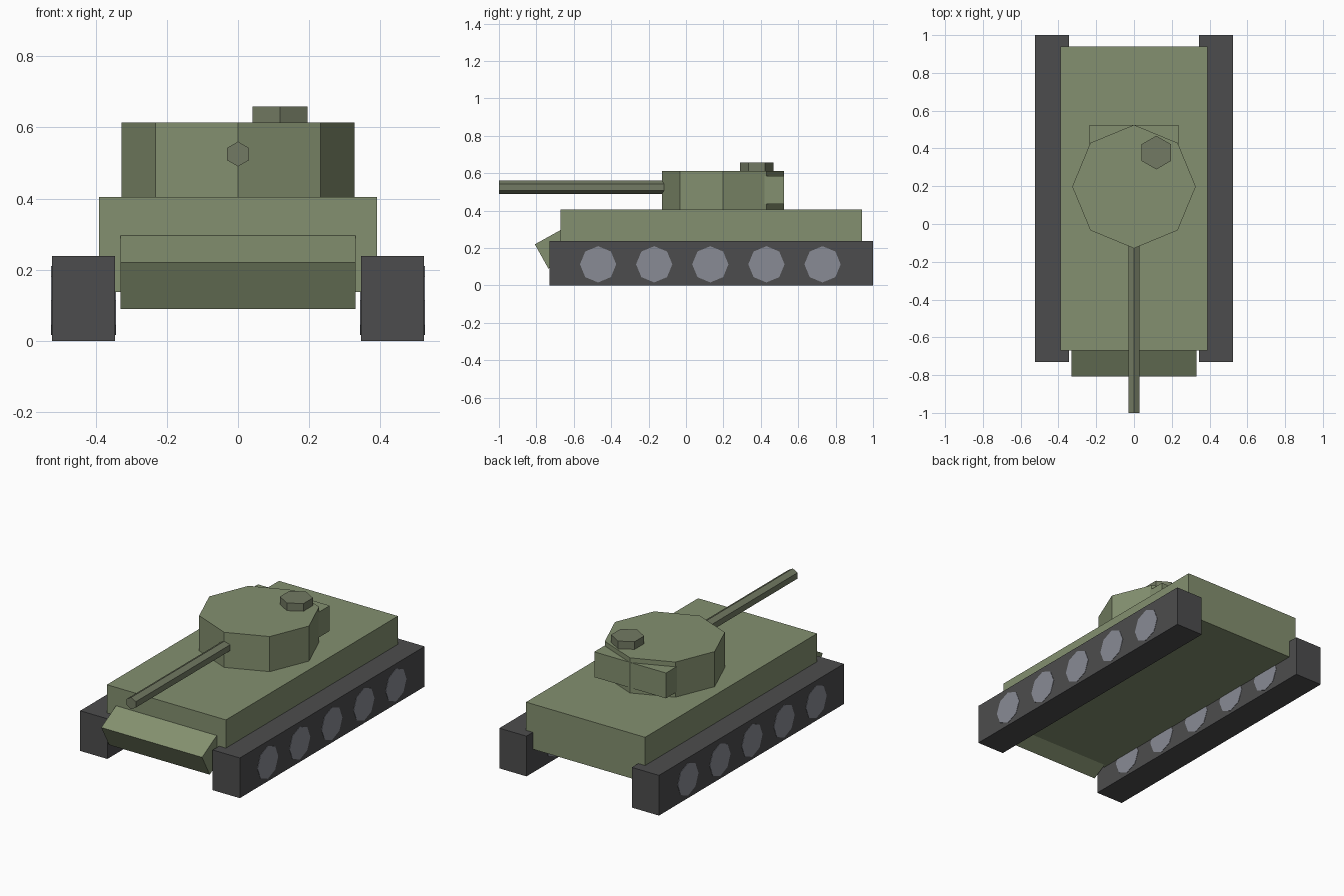
import bpy, math
from mathutils import Euler

if "Cube" in bpy.data.objects:
    bpy.data.objects.remove(bpy.data.objects["Cube"])


def material(name, rgb):
    m = bpy.data.materials.new(name)
    m.diffuse_color = (*rgb, 1)
    m.use_nodes = True
    m.node_tree.nodes["Principled BSDF"].inputs["Base Color"].default_value = m.diffuse_color
    return m


GREEN = material("hull_green", (0.23, 0.28, 0.16))
DARK_GREEN = material("dark_green", (0.17, 0.195, 0.125))
RUBBER = material("track_grey", (0.073, 0.073, 0.075))
STEEL = material("wheel_grey", (0.25, 0.26, 0.30))


def finish(name, mat):
    ob = bpy.context.object
    ob.name = ob.data.name = name
    ob.data.materials.append(mat)
    return ob


def box(name, lo, hi, mat):
    bpy.ops.mesh.primitive_cube_add(size=1, location=[(a + b) / 2 for a, b in zip(lo, hi)])
    bpy.context.object.scale = [b - a for a, b in zip(lo, hi)]
    bpy.ops.object.transform_apply(location=False, rotation=False, scale=True)
    return finish(name, mat)


def prism(name, sides, radius, depth, loc, mat, rot=(0, 0, 0)):
    bpy.ops.mesh.primitive_cylinder_add(vertices=sides, radius=radius, depth=depth,
                                        location=loc, rotation=rot)
    return finish(name, mat)


# Hull
box("hull", (-0.39, -0.67, 0.138), (0.39, 0.94, 0.405), GREEN)

# Sloped nose plate: tilted box whose front top edge sits at y -0.81, z 0.22
tilt = Euler((math.radians(29), 0, 0))
length, thick = 0.30, 0.149
nose = box("nose_plate", (-0.33, -length / 2, -thick / 2), (0.33, length / 2, thick / 2), GREEN)
corner = nose.data.vertices[0].co.copy()
corner.y, corner.z, corner.x = -length / 2, thick / 2, 0
corner.rotate(tilt)
nose.rotation_euler = tilt
nose.location = (0, -0.808 - corner.y, 0.22 - corner.z)

# Tracks with road wheels running through them
for side, s in (("left", -1), ("right", 1)):
    xs = sorted((s * 0.345, s * 0.523))
    box(side + "_track", (xs[0], -0.73, 0), (xs[1], 1.0, 0.238), RUBBER)
    for i in range(5):
        prism(f"{side}_wheel_{i + 1}", 8, 0.097, 0.182, (s * 0.434, -0.47 + 0.3 * i, 0.113),
              STEEL, (0, math.pi / 2, 0))

# Turret and rear stowage bustle
prism("turret", 8, 0.327, 0.208, (0, 0.198, 0.509), GREEN)
box("turret_bustle", (-0.235, 0.22, 0.435), (0.235, 0.523, 0.585), GREEN)

# Commander's hatch
prism("cupola", 6, 0.089, 0.065, (0.118, 0.378, 0.626), DARK_GREEN)

# Gun barrel
prism("gun_barrel", 6, 0.035, 0.95, (0, -0.525, 0.525), DARK_GREEN, (math.pi / 2, 0, 0))
